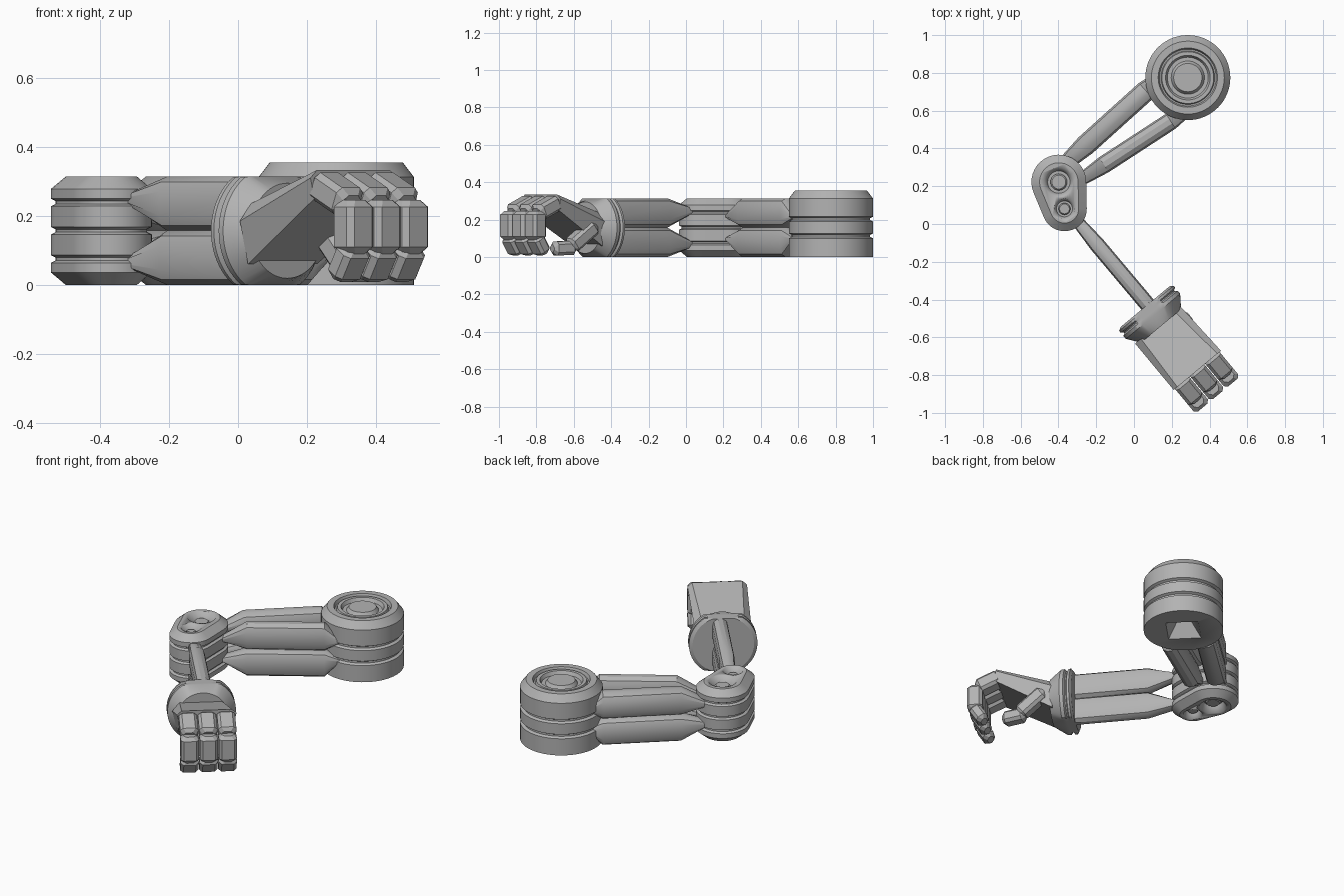
import bpy, bmesh, math
from mathutils import Vector, Matrix

if "Cube" in bpy.data.objects:
    bpy.data.objects.remove(bpy.data.objects["Cube"])

gray = bpy.data.materials.new("mid_gray")
gray.diffuse_color = (0.45, 0.45, 0.45, 1)
gray.use_nodes = True
gray.node_tree.nodes["Principled BSDF"].inputs["Base Color"].default_value = gray.diffuse_color

AX = Vector((0.64, -0.77, 0)).normalized()   # hand forward
SD = Vector((0.77, 0.64, 0)).normalized()    # hand sideways
UP = Vector((0, 0, 1))
MID = 0.157                                  # half height of the arm


def hand(d, s, z):
    return AX * d + SD * s + UP * z


def loft(name, rings, smooth=True):
    """Skin a list of equal-length rings and cap both ends."""
    bm = bmesh.new()
    vr = [[bm.verts.new(p) for p in r] for r in rings]
    n = len(rings[0])
    for a, b in zip(vr, vr[1:]):
        for i in range(n):
            j = (i + 1) % n
            bm.faces.new((a[i], a[j], b[j], b[i]))
    bm.faces.new(vr[0])
    bm.faces.new(vr[-1])
    bmesh.ops.recalc_face_normals(bm, faces=bm.faces)
    me = bpy.data.meshes.new(name)
    bm.to_mesh(me)
    bm.free()
    ob = bpy.data.objects.new(name, me)
    bpy.context.collection.objects.link(ob)
    me.materials.append(gray)
    bpy.ops.object.select_all(action='DESELECT')
    ob.select_set(True)
    bpy.context.view_layer.objects.active = ob
    if smooth:
        bpy.ops.object.shade_smooth_by_angle(angle=math.radians(30))
    return ob


def turned(name, cx, cy, profile, n=48):
    """Lathe (radius, z) points about a vertical axis."""
    ang = [2 * math.pi * i / n for i in range(n)]
    return loft(name, [[(cx + r * math.cos(a), cy + r * math.sin(a), z) for a in ang]
                       for r, z in profile])


def cut(ob, cutter):
    bpy.context.view_layer.objects.active = ob
    m = ob.modifiers.new("cut", 'BOOLEAN')
    m.operation, m.solver, m.object = 'DIFFERENCE', 'EXACT', cutter
    bpy.ops.object.modifier_apply(modifier=m.name)
    bpy.data.objects.remove(cutter, do_unlink=True)


# shoulder drum with side grooves and concentric rings on top
R = 0.225
prof = [(R, 0)]
for z in (0.113, 0.203):
    prof += [(R, z - 0.013), (R - 0.015, z - 0.005), (R - 0.015, z + 0.005), (R, z + 0.013)]
prof += [(R, 0.313), (0.193, 0.355), (0.157, 0.355), (0.15, 0.335), (0.142, 0.335),
         (0.137, 0.35), (0.118, 0.35), (0.108, 0.33), (0.088, 0.33), (0.075, 0.35)]
shoulder = turned("shoulder", 0.285, 0.775, prof, 64)
cut(shoulder, turned("pocket_cutter", 0.285, 0.775, [(0.14, -0.01), (0.05, 0.09)], 4))

# elbow: two rounded ends joined by tangents, stacked in grooved bands
C1, R1, C2, R2 = Vector((-0.398, 0.222)), 0.145, Vector((-0.368, 0.08)), 0.118
axis = C2 - C1
base = math.atan2(axis.y, axis.x)
phi = math.acos((R1 - R2) / axis.length)


def elbow_ring(inset, z, n=20):
    pts = []
    for c, r, a0, a1 in ((C2, R2, -phi, phi), (C1, R1, phi, 2 * math.pi - phi)):
        for i in range(n + 1):
            a = base + a0 + (a1 - a0) * i / n
            pts.append((c.x + (r - inset) * math.cos(a), c.y + (r - inset) * math.sin(a), z))
    return pts


layers = [(0.043, 0), (0, 0.036)]
for z in (0.075, MID, 0.239):
    layers += [(0, z - 0.011), (0.014, z - 0.004), (0.014, z + 0.004), (0, z + 0.011)]
layers += [(0, 0.278), (0.043, 0.314)]
elbow = loft("elbow", [elbow_ring(i, z) for i, z in layers])
for c, r in ((C1, 0.076), (C2, 0.054)):
    for zs, sg in ((0.314, -1), (0, 1)):
        cut(elbow, turned("socket_cutter", c.x, c.y,
                          [(r, zs - sg * 0.01), (r, zs), (r * 0.78, zs + sg * 0.045)], 32))
        turned("elbow_pin", c.x, c.y, [(r * 0.58, zs + sg * 0.05), (r * 0.58, zs + sg * 0.03),
                                       (r * 0.48, zs + sg * 0.022)], 24)


# arm bars: stacked pairs with wedge-shaped ends
def bar_pair(name, p0, p1, w, tip0, tip1, frac):
    p0, p1 = Vector((*p0, 0)), Vector((*p1, 0))
    d = (p1 - p0).normalized()
    side = d.cross(UP)
    sec = [(-0.3, 0), (0.3, 0), (0.82, 0.1), (1, 0.28), (1, 0.72), (0.82, 0.9),
           (0.3, 1), (-0.3, 1), (-0.82, 0.9), (-1, 0.72), (-1, 0.28), (-0.82, 0.1)]
    stations = [(p0, 0.06, 0.7), (p0 + d * tip0, 1, 1)]
    stations += [(p1 - d * tip1, 1, 1), (p1, 0.06, 0.7)] if tip1 else [(p1, 1, 1)]
    for label, sg in (("upper", 1), ("lower", -1)):
        loft(name + "_" + label,
             [[p + side * (u * w * kw) + UP * (MID + sg * MID * (frac + (v - frac) * kz))
               for u, v in sec] for p, kz, kw in stations])


bar_pair("outer_arm_bar", (-0.375, 0.31), (0.13, 0.765), 0.056, 0.16, 0.09, 0.36)
bar_pair("inner_arm_bar", (-0.285, 0.232), (0.27, 0.593), 0.047, 0.15, 0.09, 0.36)
bar_pair("forearm_bar", (-0.325, 0.045), (0.083, -0.44), 0.042, 0.20, 0, 0.6)

# wrist disc, flattened above and below
ws = -0.235
wrist = []
for d, r in ((0.374, 0.168), (0.385, 0.187), (0.398, 0.187), (0.405, 0.174), (0.412, 0.174),
             (0.42, 0.187), (0.44, 0.187), (0.507, 0.138)):
    ring = []
    for i in range(64):
        a = 2 * math.pi * i / 64
        z = max(-MID, min(MID, r * math.sin(a)))
        ring.append(hand(d, ws + r * math.cos(a), MID + z))
    wrist.append(ring)
loft("wrist", wrist)

# palm: six-sided wedge rising to the knuckles
back = [(-0.36, 0.235), (-0.13, 0.235), (-0.09, 0.19), (-0.11, 0.06), (-0.37, 0.06), (-0.40, 0.185)]
front = [(-0.375, 0.333), (-0.10, 0.333), (-0.075, 0.31), (-0.09, 0.25), (-0.385, 0.25), (-0.40, 0.31)]
loft("palm", [[hand(0.49, s, z) for s, z in back], [hand(0.81, s, z) for s, z in front]], False)


# finger segment: chamfered block between two points with tapered ends
def segment(name, p0, p1, side, w, t, c=0.02):
    d = (p1 - p0).normalized()
    side = (side - d * side.dot(d)).normalized()
    nrm = d.cross(side)
    rings = []
    for p, k in ((p0, c), (p0 + d * c, 0), (p1 - d * c, 0), (p1, c)):
        a, b = w / 2 - k * 0.8, t / 2 - k * 0.8
        e = c * 0.8
        oct_ = [(a - e, -b), (a, e - b), (a, b - e), (a - e, b),
                (e - a, b), (-a, b - e), (-a, e - b), (e - a, -b)]
        rings.append([p + side * x + nrm * y for x, y in oct_])
    return loft(name, rings, False)


# three curled fingers
for i, s in enumerate((-0.342, -0.238, -0.134)):
    chain = [((0.79, 0.295), (0.925, 0.235), 0.085), ((0.935, 0.246), (0.935, 0.09), 0.09),
             ((0.945, 0.112), (0.885, 0.018), 0.07)]
    for j, (a, b, t) in enumerate(chain):
        segment(f"finger_{i + 1}_{j + 1}", hand(a[0], s, a[1]), hand(b[0], s, b[1]), SD, 0.099, t)

# thumb reaching down and forward below the palm
segment("thumb_base", Vector((0.25, -0.49, 0.17)), Vector((0.325, -0.62, 0.055)), SD, 0.085, 0.08)
segment("thumb_tip", Vector((0.30, -0.595, 0.05)), Vector((0.365, -0.715, 0.045)), SD, 0.08, 0.075)
